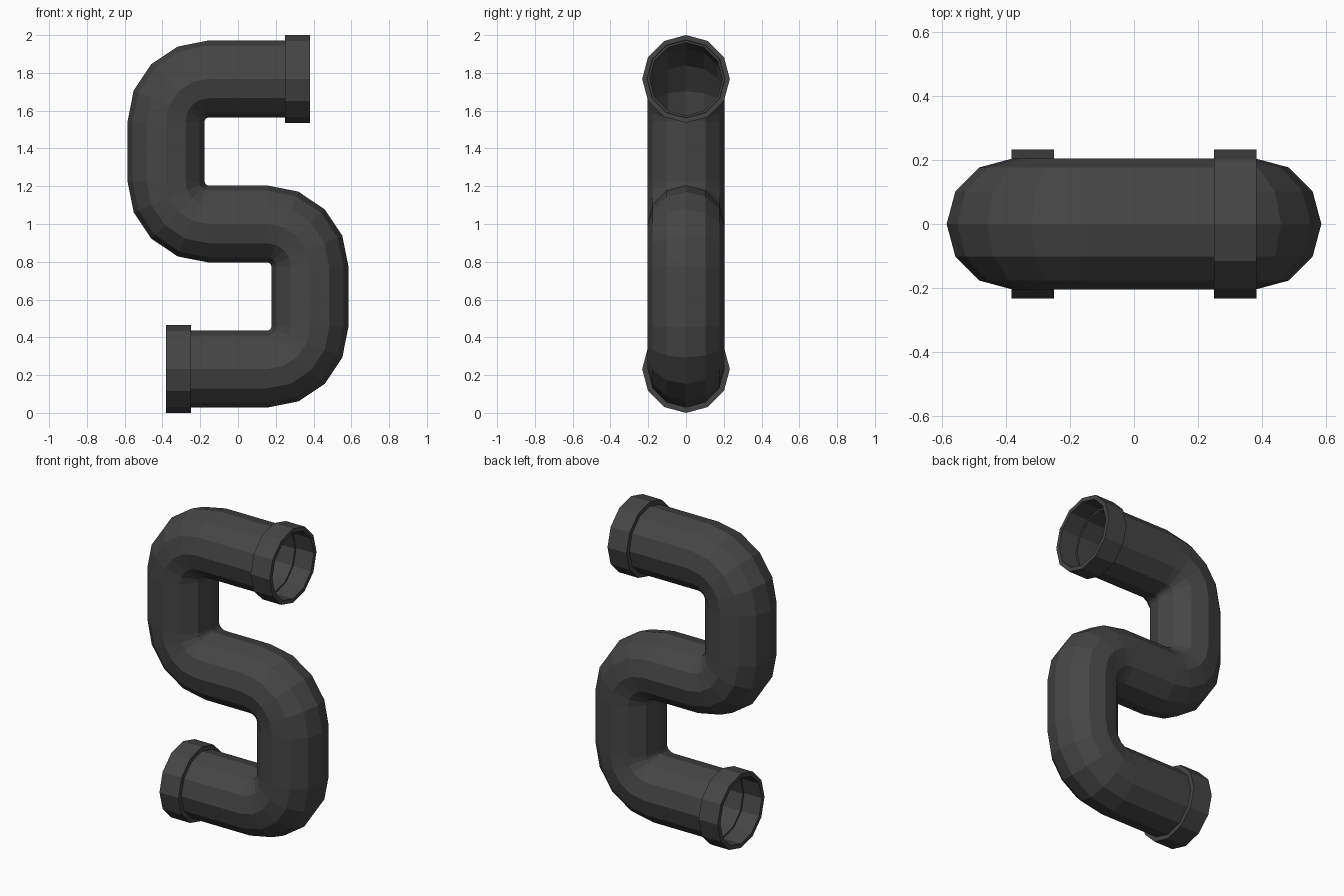
import bpy, bmesh, math
from mathutils import Vector

if "Cube" in bpy.data.objects:
    bpy.data.objects.remove(bpy.data.objects["Cube"])

SIDES = 12
TOP, MID, LOW = 1.768, 1.0, 0.232   # heights of the three horizontal runs
SIDE_X, BEND = 0.381, 0.226         # vertical run offset, bend radius

mat = bpy.data.materials.new("dark_grey")
mat.diffuse_color = (0.06, 0.06, 0.06, 1)
mat.use_nodes = True
mat.node_tree.nodes["Principled BSDF"].inputs["Base Color"].default_value = mat.diffuse_color


def loft(name, stations, closed):
    """Skin rings; each station is (x, z, heading angle, radius)."""
    bm = bmesh.new()
    rings = []
    for x, z, a, r in stations:
        side = Vector((-math.sin(a), 0, math.cos(a)))
        ring = []
        for i in range(SIDES):
            t = 2 * math.pi * i / SIDES
            ring.append(bm.verts.new(Vector((x, 0, z)) + side * r * math.cos(t)
                                     + Vector((0, r * math.sin(t), 0))))
        rings.append(ring)
    pairs = list(zip(rings, rings[1:]))
    if closed:
        pairs.append((rings[-1], rings[0]))
    for p, q in pairs:
        for i in range(SIDES):
            j = (i + 1) % SIDES
            bm.faces.new((p[i], p[j], q[j], q[i]))
    bmesh.ops.recalc_face_normals(bm, faces=bm.faces)
    me = bpy.data.meshes.new(name)
    bm.to_mesh(me)
    bm.free()
    me.materials.append(mat)
    ob = bpy.data.objects.new(name, me)
    bpy.context.collection.objects.link(ob)
    return ob


def bend(cx, cz, start, turn):
    """Quarter bend in four steps; heading starts at 'start', turn is +1 or -1."""
    out = []
    for k in range(5):
        h = start + turn * k * math.pi / 8
        out.append((cx + turn * BEND * math.sin(h), cz - turn * BEND * math.cos(h), h))
    return out


# S-shaped centre line, from the top opening to the bottom opening
inner = SIDE_X - BEND
path = [(0.26, TOP, math.pi)]
path += bend(-inner, TOP - BEND, math.pi, 1)
path += bend(-inner, MID + BEND, 1.5 * math.pi, 1)
path += bend(inner, MID - BEND, 2 * math.pi, -1)
path += bend(inner, LOW + BEND, 1.5 * math.pi, -1)
path += [(-0.26, LOW, math.pi)]

# Hollow pipe: outer skin out, inner skin back
loft("pipe", [(*p, 0.204) for p in path] + [(*p, 0.193) for p in reversed(path)], True)

# Socket collars on both openings
for name, s, z in (("top_collar", 1, TOP), ("bottom_collar", -1, LOW)):
    profile = [(0.25, 0.2), (0.25, 0.232), (0.382, 0.232), (0.382, 0.206), (0.255, 0.206)]
    loft(name, [(s * x, z, 0, r) for x, r in profile], True)
